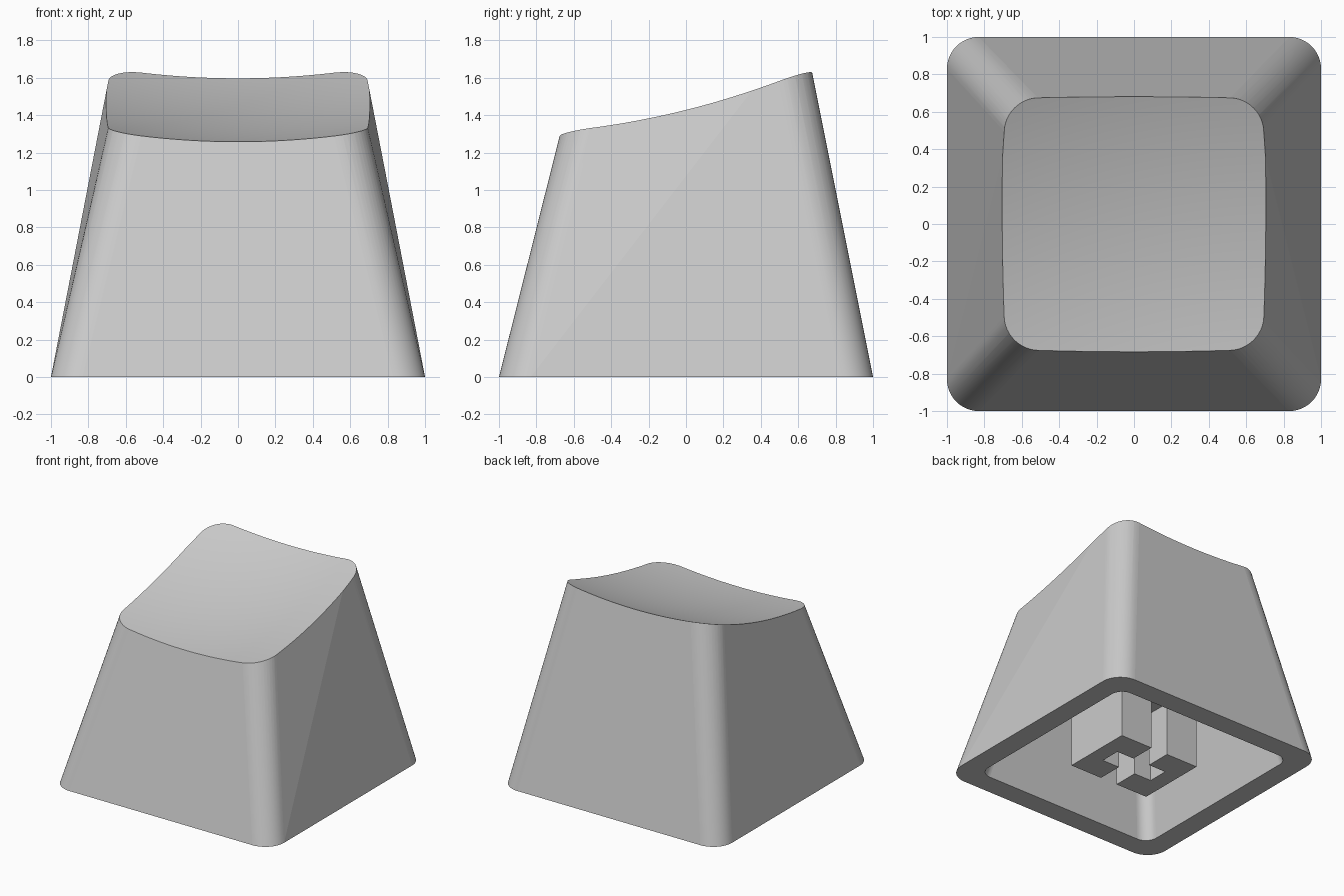
import bpy, bmesh, math
from mathutils import Vector

if "Cube" in bpy.data.objects:
    bpy.data.objects.remove(bpy.data.objects["Cube"], do_unlink=True)

mat = bpy.data.materials.new("light grey plastic")
mat.use_nodes = True
GREY = (0.6, 0.6, 0.6, 1.0)
mat.diffuse_color = GREY
mat.node_tree.nodes["Principled BSDF"].inputs["Base Color"].default_value = GREY


def add_object(name, bm):
    bmesh.ops.recalc_face_normals(bm, faces=bm.faces)
    mesh = bpy.data.meshes.new(name)
    bm.to_mesh(mesh)
    bm.free()
    mesh.materials.append(mat)
    ob = bpy.data.objects.new(name, mesh)
    bpy.context.collection.objects.link(ob)
    return ob


def cut(ob, cutter):
    """Subtract the cutter from the object and discard it."""
    mod = ob.modifiers.new("cut", "BOOLEAN")
    mod.operation, mod.solver, mod.object = "DIFFERENCE", "EXACT", cutter
    bpy.context.view_layer.objects.active = ob
    bpy.ops.object.modifier_apply(modifier=mod.name)
    bpy.data.objects.remove(cutter, do_unlink=True)


def rounded_ring(hx, hy, r, z, slope=0.0, n=12):
    """Rounded rectangle, counter-clockwise, tilted along y by slope."""
    pts = []
    for k, (sx, sy) in enumerate([(1, 1), (-1, 1), (-1, -1), (1, -1)]):
        for j in range(n + 1):
            a = math.pi / 2 * (k + j / n)
            x = sx * (hx - r) + r * math.cos(a)
            y = sy * (hy - r) + r * math.sin(a)
            pts.append(Vector((x, y, z + slope * y)))
    return pts


def loft(name, low, high, start, end):
    """Straight loft between two rings, extended to the given fractions."""
    bm = bmesh.new()
    bot = [bm.verts.new(p.lerp(q, start)) for p, q in zip(low, high)]
    top = [bm.verts.new(p.lerp(q, end)) for p, q in zip(low, high)]
    count = len(bot)
    per = count // 4
    for i in range(count):
        j = (i + 1) % count
        a, b, c, d = bot[i], bot[j], top[j], top[i]
        side = i // per if i % per == per - 1 else None
        if side is None:
            bm.faces.new((a, b, c, d)).smooth = True
        elif side == 3:
            bm.faces.new((a, b, c))
            bm.faces.new((a, c, d))
        elif side == 1:
            bm.faces.new((a, b, d))
            bm.faces.new((b, c, d))
        else:
            bm.faces.new((a, b, c, d))
    bm.faces.new(bot[::-1])
    bm.faces.new(top)
    return add_object(name, bm)


def box(name, hx, hy, z0, z1):
    bm = bmesh.new()
    bmesh.ops.create_cube(bm, size=2)
    for v in bm.verts:
        v.co = (v.co.x * hx, v.co.y * hy, z1 if v.co.z > 0 else z0)
    return add_object(name, bm)


def dish_cutter(radius=4.4, cy=-1.049, cz=5.643):
    """Solid whose underside is a patch of a large sphere."""
    bm = bmesh.new()
    bmesh.ops.create_grid(bm, x_segments=56, y_segments=56, size=1.1)
    for v in bm.verts:
        v.co.z = cz - math.sqrt(radius ** 2 - v.co.x ** 2 - (v.co.y - cy) ** 2)
    for f in bm.faces:
        f.smooth = True
    ext = bmesh.ops.extrude_face_region(bm, geom=bm.faces[:])
    for e in ext["geom"]:
        if isinstance(e, bmesh.types.BMVert):
            e.co.z = 3.0
    return add_object("dish_cutter", bm)


def sharpen(ob, degrees=30):
    """Keep clear edges crisp where smooth faces meet."""
    bm = bmesh.new()
    bm.from_mesh(ob.data)
    for e in bm.edges:
        e.smooth = e.calc_face_angle(0) < math.radians(degrees)
    bm.to_mesh(ob.data)
    bm.free()


# Tapered shell with a tilted, dished top
shell = loft("cap_shell", rounded_ring(1, 1, 0.17, 0),
             rounded_ring(0.692, 0.673, 0.18, 1.467, 0.25), 0, 1.06)
cut(shell, dish_cutter())

# Hollow underside
cut(shell, loft("cavity_cutter", rounded_ring(0.825, 0.825, 0.1, 0),
                rounded_ring(0.6, 0.6, 0.1, 1.08), -0.05, 1))
sharpen(shell)

# Stem with a cross slot, open at front and back
stem = box("stem", 0.367, 0.295, 0, 1.12)
cut(stem, box("long_slot_cutter", 0.077, 0.5, -0.2, 0.444))
cut(stem, box("cross_slot_cutter", 0.235, 0.085, -0.2, 0.444))
